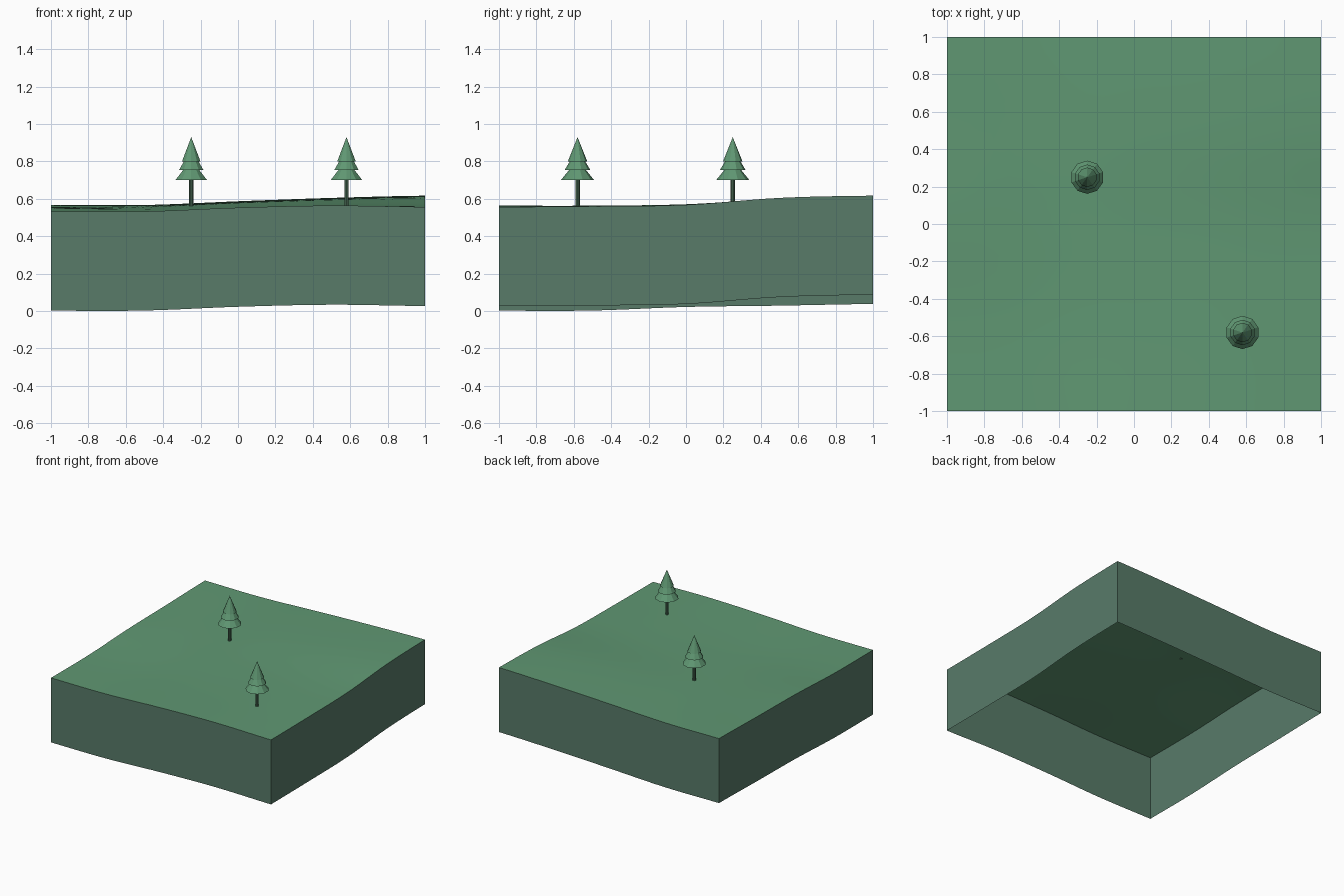
import bpy, bmesh, math

old = bpy.data.objects.get("Cube")
if old:
    bpy.data.objects.remove(old, do_unlink=True)


def material(name, rgb):
    linear = [((c / 255 + 0.055) / 1.055) ** 2.4 for c in rgb] + [1]
    mat = bpy.data.materials.new(name)
    mat.use_nodes = True
    mat.diffuse_color = linear
    mat.node_tree.nodes["Principled BSDF"].inputs["Base Color"].default_value = linear
    return mat


grass = material("grass green", (96, 152, 115))
earth = material("earth grey green", (88, 123, 105))
needles = material("needle green", (96, 152, 115))
bark = material("bark dark green", (80, 115, 92))

# Edge height profiles, five even stations each, from -1 to 1
DEPTH = 0.53
FRONT = [0.002, 0.003, 0.023, 0.034, 0.027]
BACK = [0.038, 0.037, 0.057, 0.075, 0.087]
LEFT_SIDE = [0.027, 0.030, 0.038, 0.075, 0.087]
RIGHT_SIDE = [0.002, 0.003, 0.022, 0.029, 0.038]


def profile(points, t):
    """Smooth curve through evenly spaced heights, t from 0 to 1."""
    last = len(points) - 1
    i = min(int(t * last), last - 1)
    f = t * last - i
    a, b, c, d = (points[max(0, min(last, i + k))] for k in (-1, 0, 1, 2))
    return b + f / 2 * (c - a + f * (2 * a - 5 * b + 4 * c - d + f * (3 * (b - c) + d - a)))


def ground(x, y):
    """Blend the four edge profiles into one rolling surface."""
    u, v = (x + 1) / 2, (y + 1) / 2
    across = (1 - v) * profile(FRONT, u) + v * profile(BACK, u)
    along = (1 - u) * profile(RIGHT_SIDE, v) + u * profile(LEFT_SIDE, v)
    corners = ((1 - v) * ((1 - u) * FRONT[0] + u * FRONT[-1])
               + v * ((1 - u) * BACK[0] + u * BACK[-1]))
    return DEPTH + across + along - corners


# Terrain block: rolling top with open-bottomed skirt
bm = bmesh.new()
bmesh.ops.create_grid(bm, x_segments=24, y_segments=24, size=1)
for vert in bm.verts:
    vert.co.z = ground(vert.co.x, vert.co.y)
rim = [e for e in bm.edges if e.is_boundary]
skirt = bmesh.ops.extrude_edge_only(bm, edges=rim)["geom"]
for item in skirt:
    if isinstance(item, bmesh.types.BMVert):
        item.co.z -= DEPTH
bm.normal_update()
for face in bm.faces:
    face.material_index = 0 if abs(face.normal.z) > 0.5 else 1
bmesh.ops.recalc_face_normals(bm, faces=bm.faces)
mesh = bpy.data.meshes.new("terrain_block")
bm.to_mesh(mesh)
bm.free()
mesh.materials.append(grass)
mesh.materials.append(earth)
terrain = bpy.data.objects.new("terrain_block", mesh)
bpy.context.collection.objects.link(terrain)
bpy.ops.object.select_all(action="DESELECT")
bpy.context.view_layer.objects.active = terrain
terrain.select_set(True)
bpy.ops.object.shade_smooth_by_angle(angle=math.radians(30))


def cone(name, x, y, bottom, top, r1, r2, mat):
    bpy.ops.mesh.primitive_cone_add(vertices=10, radius1=r1, radius2=r2, depth=top - bottom,
                                    location=(x, y, (bottom + top) / 2))
    part = bpy.context.object
    part.name = name
    part.data.materials.append(mat)


# Trees: a trunk and three nested cones of needles
TIERS = [(0.70, 0.81, 0.089), (0.755, 0.87, 0.068), (0.80, 0.93, 0.052)]
for side, x, y in (("back", -0.25, 0.25), ("front", 0.58, -0.58)):
    cone(side + "_tree_trunk", x, y, 0.56, 0.71, 0.012, 0.012, bark)
    for n, (bottom, top, radius) in enumerate(TIERS):
        cone(f"{side}_tree_tier_{n + 1}", x, y, bottom, top, radius, 0, needles)
